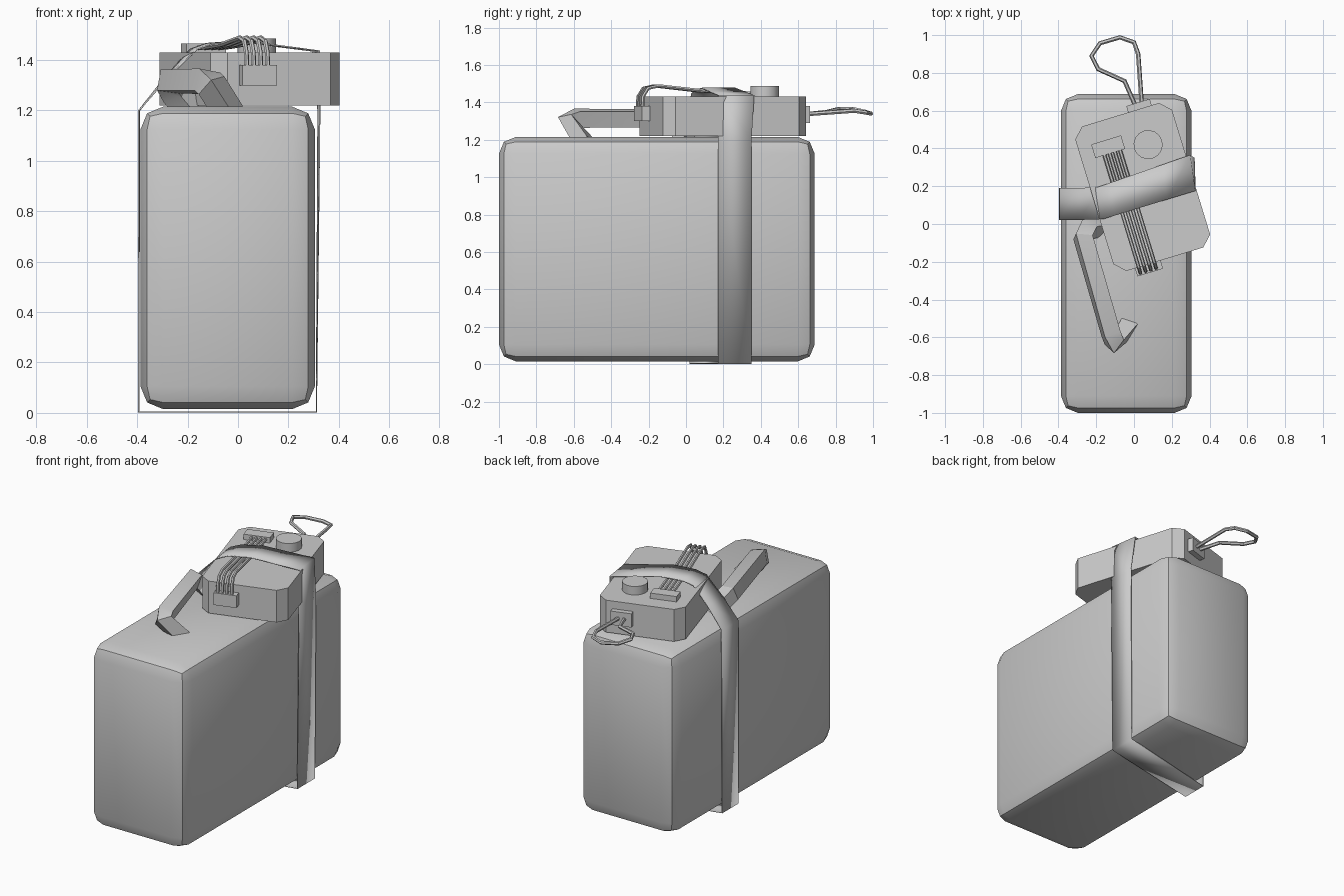
import bpy
import bmesh
from math import radians
from mathutils import Matrix, Vector

if "Cube" in bpy.data.objects:
    bpy.data.objects.remove(bpy.data.objects["Cube"], do_unlink=True)

GREY = (0.6, 0.6, 0.6, 1)
grey = bpy.data.materials.new("plain_grey")
grey.use_nodes = True
grey.diffuse_color = GREY
grey.node_tree.nodes["Principled BSDF"].inputs["Base Color"].default_value = GREY

# Local frame of the turned device: origin on the top of the can
DEVICE = Matrix.Translation((0.046, 0.196, 1.22)) @ Matrix.Rotation(radians(17), 4, "Z")


def finish(obj, angle=30):
    obj.data.materials.clear()
    obj.data.materials.append(grey)
    bpy.ops.object.select_all(action="DESELECT")
    obj.select_set(True)
    bpy.context.view_layer.objects.active = obj
    bpy.ops.object.shade_smooth_by_angle(angle=radians(angle))
    return obj


def from_bmesh(name, bm, matrix=Matrix()):
    bmesh.ops.recalc_face_normals(bm, faces=bm.faces[:])
    mesh = bpy.data.meshes.new(name)
    bm.to_mesh(mesh)
    bm.free()
    obj = bpy.data.objects.new(name, mesh)
    obj.matrix_world = matrix
    bpy.context.collection.objects.link(obj)
    return finish(obj)


def box(name, low, high, matrix=Matrix(), bevel=0, segments=1, upright_only=False):
    bm = bmesh.new()
    bmesh.ops.create_cube(bm, size=1)
    low, high = Vector(low), Vector(high)
    for v in bm.verts:
        v.co = (low + high) / 2 + v.co * (high - low)
    if bevel:
        edges = [e for e in bm.edges if not upright_only
                 or abs(e.verts[0].co.z - e.verts[1].co.z) > 0.01]
        bmesh.ops.bevel(bm, geom=edges, offset=bevel, segments=segments,
                        profile=0.5, affect="EDGES")
    return from_bmesh(name, bm, matrix)


def tube(name, points, radius, resolution=0, matrix=Matrix(), cyclic=False):
    curve = bpy.data.curves.new(name, "CURVE")
    curve.dimensions = "3D"
    curve.bevel_depth = radius
    curve.bevel_resolution = resolution
    curve.use_fill_caps = True
    spline = curve.splines.new("POLY")
    spline.points.add(len(points) - 1)
    for p, co in zip(spline.points, points):
        p.co = (*co, 1)
    spline.use_cyclic_u = cyclic
    obj = bpy.data.objects.new(name, curve)
    obj.matrix_world = matrix
    bpy.context.collection.objects.link(obj)
    bpy.ops.object.select_all(action="DESELECT")
    obj.select_set(True)
    bpy.context.view_layer.objects.active = obj
    bpy.ops.object.convert(target="MESH")
    return finish(bpy.context.object)


# Can with rounded edges
box("can_body", (-0.387, -1, 0.015), (0.305, 0.688, 1.215), bevel=0.09, segments=2)

# Device housing with chamfered upright corners
box("device_housing", (-0.268, -0.4, 0), (0.268, 0.4, 0.21), DEVICE,
    bevel=0.055, upright_only=True)

# Sockets on the housing
box("top_socket", (-0.195, 0.22, 0.2), (-0.03, 0.295, 0.245), DEVICE)
box("front_socket", (-0.165, -0.445, 0.08), (-0.023, -0.39, 0.16), DEVICE)
box("back_socket", (0.042, 0.39, 0.07), (0.172, 0.435, 0.16), DEVICE)

# Round knob
bm = bmesh.new()
bmesh.ops.create_cone(bm, cap_ends=True, segments=16, radius1=0.077, radius2=0.077,
                      depth=0.06, matrix=Matrix.Translation((0.093, 0.206, 0.236)))
from_bmesh("knob", bm, DEVICE)

# Four cables from the top socket over the front edge to the front socket
cable_path = [(0.24, 0.228), (0.1, 0.232), (-0.1, 0.242), (-0.34, 0.268),
              (-0.4, 0.255), (-0.428, 0.21), (-0.432, 0.14)]
for i in range(4):
    x = -0.101 + (i - 1.5) * 0.029
    tube(f"cable_{i + 1}", [(x, y, z) for y, z in cable_path], 0.01, 1, DEVICE)

# Wire loop at the back
loop = [(0.01, 0.62, 1.335), (-0.05, 0.757, 1.35), (-0.19, 0.82, 1.365),
        (-0.225, 0.89, 1.365), (-0.18, 0.957, 1.35), (-0.075, 0.988, 1.34),
        (0.0, 0.962, 1.345), (0.022, 0.9, 1.355), (0.042, 0.62, 1.335)]
tube("wire_loop", loop, 0.012, 1)

# Square-section carrying handle leaning to one side
handle = [(-0.17, -0.01, 1.18), (-0.245, -0.02, 1.27), (-0.27, -0.07, 1.315),
          (-0.122, -0.58, 1.315), (-0.105, -0.625, 1.3), (-0.03, -0.54, 1.18)]
tube("handle", handle, 0.063)

# Strap: matching points on its front and back edges, wrapped round can and device
front_a, front_b = Vector((-0.164, 0.026, 0)), Vector((0.323, 0.175, 0))
back_a, back_b = Vector((-0.19, 0.196, 0)), Vector((0.296, 0.365, 0))
sections = [((-0.394, 0.02, 0.004), (-0.394, 0.19, 0.004)),
            ((-0.393, 0.02, 1.2), (-0.391, 0.19, 1.2)),
            ((-0.28, 0.022, 1.33), (-0.29, 0.19, 1.33))]
for t, z in ((0, 1.442), (0.13, 1.465), (0.4, 1.475), (0.7, 1.455), (1, 1.436)):
    up = Vector((0, 0, z))
    sections.append((front_a.lerp(front_b, t) + up, back_a.lerp(back_b, t) + up))
sections += [((0.324, 0.17, 1.2), (0.318, 0.35, 1.2)),
             ((0.311, 0.17, 0.004), (0.311, 0.35, 0.004))]
bm = bmesh.new()
rows = [[bm.verts.new(co) for co in pair] for pair in sections]
for (a, b), (c, d) in zip(rows, rows[1:] + rows[:1]):
    bm.faces.new((a, b, d, c))
strap = from_bmesh("strap", bm)
thick = strap.modifiers.new("thickness", "SOLIDIFY")
thick.thickness = 0.006
thick.offset = 0
